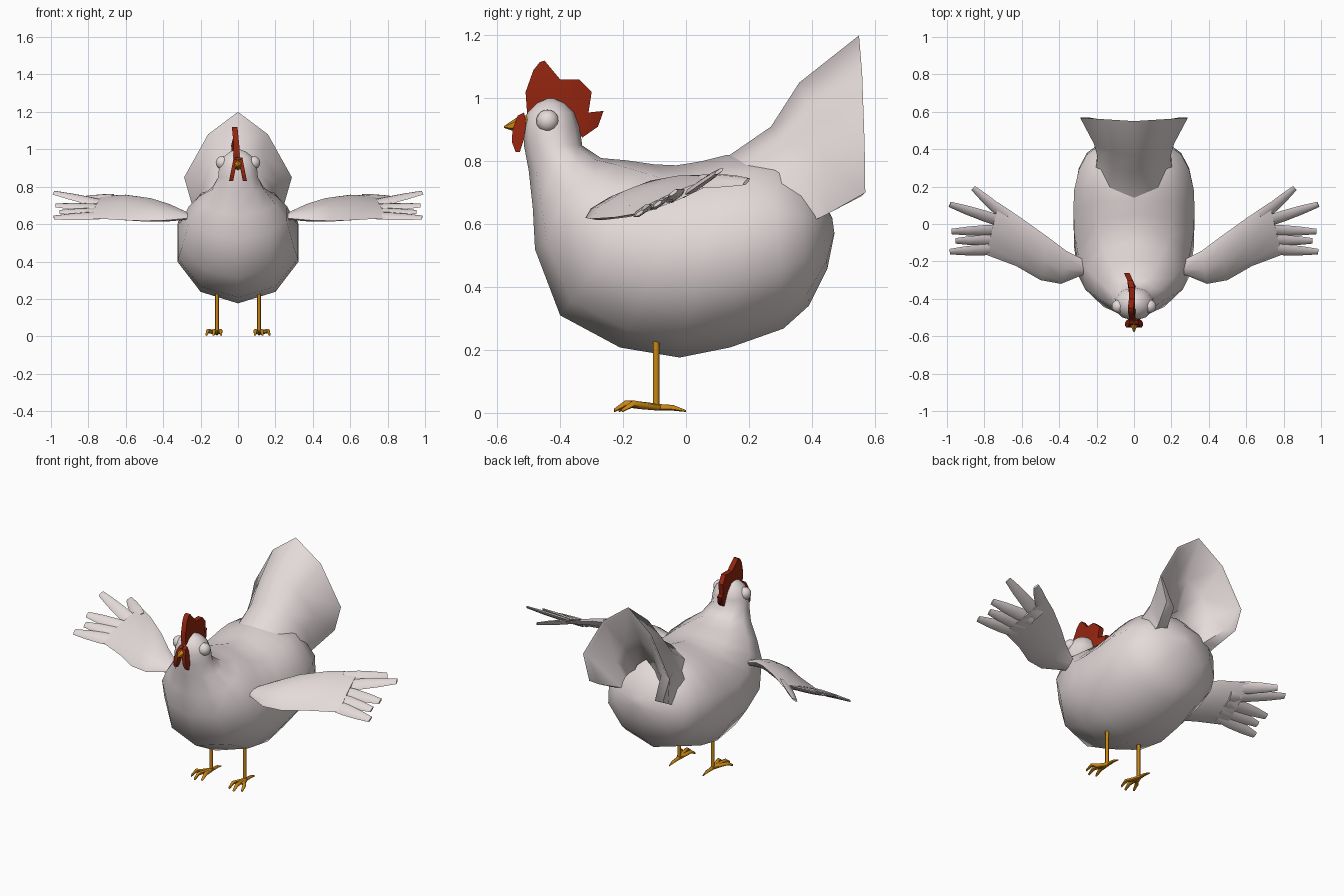
import bpy, bmesh, math
from mathutils import Vector as V

if "Cube" in bpy.data.objects:
    bpy.data.objects.remove(bpy.data.objects["Cube"])


def material(name, rgb):
    m = bpy.data.materials.new(name)
    m.diffuse_color = (*rgb, 1)
    m.use_nodes = True
    m.node_tree.nodes["Principled BSDF"].inputs["Base Color"].default_value = m.diffuse_color
    return m


WHITE = material("feather_white", (0.78, 0.70, 0.70))
RED = material("comb_red", (0.29, 0.018, 0.005))
ORANGE = material("leg_orange", (0.58, 0.24, 0.008))


def finish(bm, name, mat, angle=60):
    bmesh.ops.recalc_face_normals(bm, faces=bm.faces)
    me = bpy.data.meshes.new(name)
    bm.to_mesh(me)
    bm.free()
    me.materials.append(mat)
    ob = bpy.data.objects.new(name, me)
    bpy.context.collection.objects.link(ob)
    bpy.ops.object.select_all(action='DESELECT')
    ob.select_set(True)
    bpy.context.view_layer.objects.active = ob
    bpy.ops.object.shade_smooth_by_angle(angle=math.radians(angle))
    return ob


def loft(bm, rings, n):
    """Skin elliptical rings, each given as (end A, end B, half-width vector)."""
    loops = []
    for a, b, w in rings:
        a, b, w = V(a), V(b), V(w)
        mid, half = (a + b) / 2, (a - b) / 2
        loops.append([bm.verts.new(mid + half * math.cos(t) + w * math.sin(t))
                      for t in (2 * math.pi * i / n for i in range(n))])
    for p, q in zip(loops, loops[1:]):
        for i in range(n):
            j = (i + 1) % n
            bm.faces.new((p[i], p[j], q[j], q[i]))
    bm.faces.new(loops[0])
    bm.faces.new(loops[-1])


def tube(bm, pts, radii, n=6):
    d = (V(pts[-1]) - V(pts[0])).normalized()
    up = V((0, 1, 0)) if abs(d.z) > 0.9 else V((0, 0, 1))
    side = d.cross(up).normalized()
    loft(bm, [(V(p) + up * r, V(p) - up * r, side * r) for p, r in zip(pts, radii)], n)


def plate(bm, outline, thick, xfun):
    """Flat plate in the y-z plane, triangulated, then bent sideways by xfun."""
    sides = [[bm.verts.new((s * thick / 2, y, z)) for y, z in outline] for s in (-1, 1)]
    faces = [bm.faces.new(s) for s in sides]
    n = len(outline)
    for i in range(n):
        j = (i + 1) % n
        bm.faces.new((sides[0][i], sides[0][j], sides[1][j], sides[1][i]))
    bm.normal_update()
    bmesh.ops.triangulate(bm, faces=faces)
    for v in bm.verts:
        v.co.x += xfun(v.co.y, v.co.z)


# Body with neck and head: (back y, z, front y, z, half width)
BODY = [(-.42, 1.0, -.44, 1.0, .01), (-.385, .985, -.475, .985, .05),
        (-.355, .955, -.505, .955, .085), (-.338, .91, -.517, .91, .106),
        (-.33, .85, -.515, .85, .112), (-.27, .81, -.50, .77, .145),
        (-.19, .803, -.487, .65, .215), (-.10, .79, -.48, .52, .275),
        (-.03, .787, -.40, .31, .315), (.05, .80, -.21, .208, .337),
        (.13, .82, -.02, .176, .34), (.20, .825, .14, .208, .337),
        (.28, .82, .31, .268, .31), (.36, .78, .39, .34, .265),
        (.42, .71, .45, .46, .18), (.465, .62, .472, .57, .03)]
bm = bmesh.new()
loft(bm, [((0, ya, za), (0, yb, zb), (w, 0, 0)) for ya, za, yb, zb, w in BODY], 10)
finish(bm, "body", WHITE, 85)

# Tail: hollow fan, half rows from the ridge down to the lower tip
TAIL = [
    [(0, .11, .80), (.13, .15, .755), (.21, .25, .69), (.20, .37, .60)],
    [(0, .27, .91), (.12, .30, .865), (.195, .36, .77), (.195, .43, .622)],
    [(0, .36, 1.05), (.13, .39, .97), (.215, .43, .82), (.205, .46, .638)],
    [(0, .55, 1.2), (.16, .56, 1.08), (.288, .568, .85), (.245, .57, .70)],
    [(0, .55, 1.19), (.15, .556, 1.068), (.272, .562, .85), (.185, .56, .69)],
    [(0, .45, .98), (.10, .45, .91), (.15, .45, .80), (.13, .44, .64)],
    [(0, .38, .82), (.06, .38, .77), (.09, .38, .70), (.09, .38, .60)],
]
bm = bmesh.new()
rows = []
for row in TAIL:
    full = [(-x, y, z) for x, y, z in reversed(row[1:])] + row
    rows.append([bm.verts.new(p) for p in full])
for p, q in zip(rows, rows[1:] + rows[:1]):
    for i in range(len(p) - 1):
        bm.faces.new((p[i], p[i + 1], q[i + 1], q[i]))
for end in (0, -1):
    f = bm.faces.new([r[end] for r in rows])
    bm.normal_update()
    bmesh.ops.triangulate(bm, faces=[f])
finish(bm, "tail", WHITE, 75)

# Wings: (leading edge point, trailing edge point, half thickness)
WING = [((.20, -.26, .625), (.20, -.20, .645), .012),
        ((.28, -.275, .63), (.27, -.19, .655), .018),
        ((.39, -.32, .62), (.36, -.145, .70), .028),
        ((.50, -.30, .617), (.46, -.07, .735), .032),
        ((.63, -.225, .622), (.60, .03, .757), .029),
        ((.79, -.165, .632), (.725, .115, .752), .014)]
# Feathers: (position along the palm edge, tip)
FEATHERS = [(.10, (.985, -.148, .635)), (.28, (.955, -.09, .665)),
            (.47, (.975, -.04, .70)), (.68, (.985, .105, .768)),
            (.88, (.86, .192, .735))]
for s, label in ((1, "right"), (-1, "left")):
    def mx(p):
        return V((s * p[0], p[1], p[2]))

    bm = bmesh.new()
    up = V((0, -.4, .92))
    loft(bm, [(mx(a), mx(b), up * t) for a, b, t in WING], 8)
    lead, trail = mx(WING[-1][0]), mx(WING[-1][1])
    across = (trail - lead).normalized()
    for t, tip in FEATHERS:
        tip = mx(tip)
        base = lead.lerp(trail, t)
        along = (tip - base).normalized()
        base -= along * .07
        # Each feather is a blade tilted a little more steeply than the palm
        blade = (across - along * across.dot(along) + V((0, 0, .25))).normalized()
        flat = along.cross(blade).normalized()
        rings = []
        for k, w, h in ((0, .034, .008), (.35, .036, .012), (.7, .029, .011), (1, .018, .006)):
            c = base.lerp(tip, k)
            rings.append((c - blade * w, c + blade * w, flat * h))
        loft(bm, rings, 6)
    finish(bm, label + "_wing", WHITE, 45)

    # Eye
    bm = bmesh.new()
    bmesh.ops.create_uvsphere(bm, u_segments=16, v_segments=10, radius=.036)
    bmesh.ops.translate(bm, verts=bm.verts, vec=(s * .083, -.44, .928))
    finish(bm, label + "_eye", WHITE)

    # Wattle hanging beside the beak
    bm = bmesh.new()
    plate(bm, [(-.515, .955), (-.535, .945), (-.552, .90), (-.553, .86), (-.542, .83),
               (-.528, .83), (-.515, .87), (-.508, .92)], .022,
          lambda y, z: s * (.012 + (.955 - z) * .2))
    finish(bm, label + "_wattle", RED, 40)

    # Leg, three front toes and a hind toe
    bm = bmesh.new()
    x = s * .112
    tube(bm, [(x, -.095, .015), (x, -.095, .24)], [.010, .010], 8)
    for dx, ty in ((-.022, -.213), (.018, -.228), (.057, -.203)):
        ex = x + s * dx
        tube(bm, [(x, -.085, .018), (x + s * dx * .45, -.145, .024),
                  (x + s * dx * .85, ty + .035, .029), (ex, ty, .008)],
             [.011, .012, .011, .006])
    tube(bm, [(x, -.10, .018), (x, -.04, .016), (x, 0, .006)], [.011, .009, .003])
    finish(bm, label + "_leg", ORANGE)

# Comb
bm = bmesh.new()
plate(bm, [(-.505, .95), (-.51, 1.02), (-.485, 1.09), (-.465, 1.115), (-.45, 1.12),
           (-.40, 1.06), (-.34, 1.06), (-.30, 1.02), (-.31, .955), (-.262, .96),
           (-.28, .91), (-.33, .875), (-.36, .93), (-.40, .97), (-.45, .98)], .03,
      lambda y, z: -.008 - .1 * max(0, z - 1.02) - .45 * max(0, y + .33))
finish(bm, "comb", RED, 40)

# Beak
bm = bmesh.new()
loft(bm, [((0, -.50, .948), (0, -.50, .885), (.030, 0, 0)),
          ((0, -.54, .938), (0, -.54, .893), (.022, 0, 0)),
          ((0, -.578, .912), (0, -.578, .906), (.003, 0, 0))], 6)
finish(bm, "beak", ORANGE, 40)
